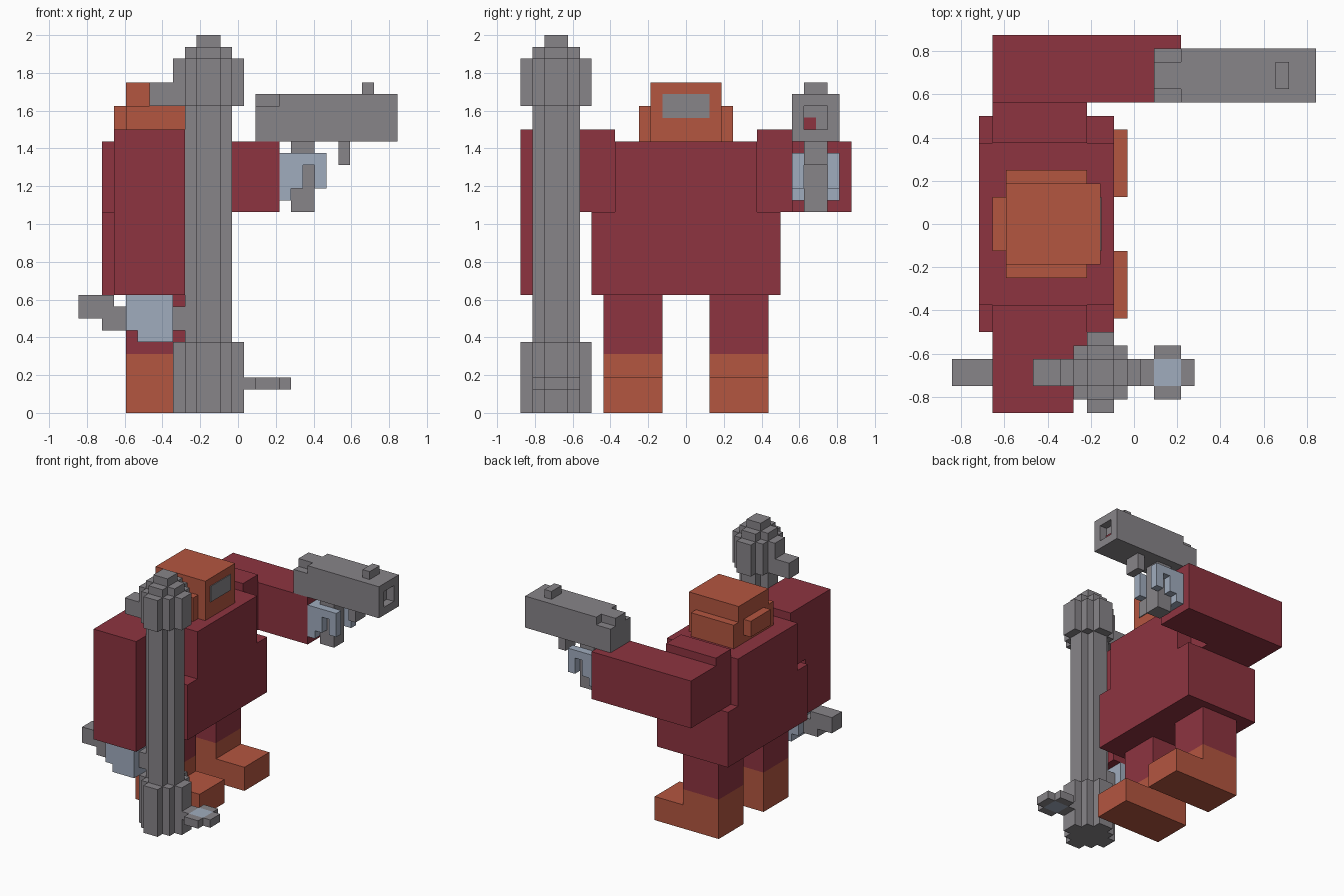
import bpy
import bmesh
from mathutils import Vector

# Everything sits on a block grid; one block is this long
UNIT = 1 / 16
ORIGIN = Vector((-13.5, -14, 0))

default_cube = bpy.data.objects.get("Cube")
if default_cube:
    bpy.data.objects.remove(default_cube, do_unlink=True)


def make_material(name, red, green, blue):
    material = bpy.data.materials.new(name)
    material.use_nodes = True
    color = (red, green, blue, 1)
    material.diffuse_color = color
    material.node_tree.nodes["Principled BSDF"].inputs["Base Color"].default_value = color
    return material


crimson = make_material("crimson armor", .27, .034, .051)
orange = make_material("burnt orange", .456, .093, .051)
steel = make_material("steel grey", .245, .232, .25)
pale_blue = make_material("pale blue", .352, .413, .515)


def box(x, y, z):
    """Block spans along each axis, counted from the low corner."""
    return (x, y, z)


def build(name, material, *boxes):
    """Make one object out of flat-faced grid boxes."""
    bm = bmesh.new()
    for spans in boxes:
        cube = bmesh.ops.create_cube(bm, size=1)
        low = Vector([span[0] for span in spans])
        high = Vector([span[1] for span in spans])
        size = high - low
        middle = (low + high) / 2 + ORIGIN
        for vert in cube["verts"]:
            vert.co = Vector([middle[i] + vert.co[i] * size[i] for i in range(3)]) * UNIT
    mesh = bpy.data.meshes.new(name)
    bm.to_mesh(mesh)
    bm.free()
    mesh.materials.append(material)
    part = bpy.data.objects.new(name, mesh)
    bpy.context.collection.objects.link(part)
    return part


def mirrored(span):
    """The same span on the other side of the body."""
    return (28 - span[1], 28 - span[0])


def stepped_round(center, radius, z):
    """Boxes crossing each other to give a blocky round column."""
    boxes = []
    for step in range(1, radius + 1):
        across = radius + 1 - step
        boxes.append(box((center[0] - step, center[0] + step),
                         (center[1] - across, center[1] + across), z))
    return boxes


# Torso
build("torso", crimson,
      box(x=(2, 12), y=(6, 22), z=(10, 17)),
      box(x=(2, 12), y=(8, 20), z=(17, 23)))

# Legs, boots and shoulders repeat on both sides
leg_y = (7, 12)
shoulder_y = (5, 8)
for prefix, side in (("staff_side", tuple), ("gun_side", mirrored)):
    build(prefix + "_leg", crimson, box(x=(4, 9), y=side(leg_y), z=(5, 10)))
    build(prefix + "_boot", orange,
          box(x=(4, 9), y=side(leg_y), z=(0, 5)),
          box(x=(4, 13), y=side(leg_y), z=(0, 3)))
    build(prefix + "_shoulder", crimson,
          box(x=(3, 10), y=side(shoulder_y), z=(17, 24)))

# Arms: one hangs down, the other reaches forward
build("staff_arm", crimson, box(x=(3, 9), y=(0, 5), z=(10, 24)))
build("gun_arm", crimson, box(x=(3, 17), y=(23, 28), z=(17, 23)))

# Head with side and rear pads, and the visor plate
build("helmet", orange, box(x=(4, 11), y=(11, 17), z=(23, 28)))
build("helmet_side_pads", orange, box(x=(4, 10), y=(10, 18), z=(23, 26)))
build("helmet_rear_pad", orange, box(x=(3, 4), y=(12, 16), z=(24, 26)))
build("visor", steel, box(x=(11, 11.1), y=(12, 16), z=(25, 27)))

# Staff: stepped shaft, thick base, tapered head
staff_center = (11, 3)
build("staff_shaft", steel, *stepped_round(staff_center, 2, (6, 26)),
      box(x=(10, 12), y=(1, 5), z=(6, 26)),
      box(x=(9, 13), y=(2, 4), z=(6, 26)))
build("staff_base", steel, *stepped_round(staff_center, 3, (0, 6)))
build("staff_head", steel, *stepped_round(staff_center, 3, (26, 30)),
      *stepped_round(staff_center, 2, (30, 31)),
      box(x=(10, 12), y=(2, 4), z=(31, 32)))
build("staff_head_prong", steel, box(x=(6, 8), y=(2, 4), z=(26, 28)))

# Ring on the staff base with a coloured centre
build("base_ring", steel,
      box(x=(14, 15), y=(2, 4), z=(2, 3)),
      box(x=(17, 18), y=(2, 4), z=(2, 3)),
      box(x=(15, 17), y=(1, 2), z=(2, 3)),
      box(x=(15, 17), y=(4, 5), z=(2, 3)))
build("base_ring_center", pale_blue, box(x=(15, 17), y=(2, 4), z=(2, 3)))

# Handle running from the staff through the hand
build("staff_handle", steel,
      box(x=(0, 3), y=(2, 4), z=(8, 10)),
      box(x=(2, 9), y=(2, 4), z=(7, 9)))
build("staff_hand", pale_blue,
      box(x=(4, 8), y=(1, 5), z=(7, 10)),
      box(x=(5, 8), y=(1, 5), z=(6, 7)))

# Gun body, with a hollow muzzle framed by four bars
build("gun_body", steel,
      box(x=(15, 26), y=(23, 27), z=(23, 26)),
      box(x=(15, 17), y=(24, 26), z=(26, 27)),
      box(x=(17, 26), y=(23, 27), z=(26, 27)))
build("gun_muzzle", steel,
      box(x=(26, 27), y=(23, 24), z=(23, 27)),
      box(x=(26, 27), y=(26, 27), z=(23, 27)),
      box(x=(26, 27), y=(24, 26), z=(23, 24)),
      box(x=(26, 27), y=(24, 26), z=(26, 27)))
build("muzzle_light", crimson, box(x=(26, 26.1), y=(24, 25), z=(24, 25)))
build("gun_sight", steel, box(x=(24, 25), y=(24, 26), z=(27, 28)))
build("gun_front_guard", steel, box(x=(22, 23), y=(24, 26), z=(21, 23)))
build("gun_grip", steel,
      box(x=(18, 20), y=(24, 26), z=(17, 19)),
      box(x=(18, 20), y=(24, 26), z=(19, 23)))

# Hand around the grip: palm, then fingers along both sides
build("gun_hand_palm", pale_blue, box(x=(17, 18), y=(23, 27), z=(18, 22)))
for name, finger_y in (("inner_fingers", (23, 24)), ("outer_fingers", (26, 27))):
    build(name, pale_blue,
          box(x=(18, 19), y=finger_y, z=(19, 22)),
          box(x=(19, 20), y=finger_y, z=(21, 22)),
          box(x=(20, 21), y=finger_y, z=(19, 22)))
